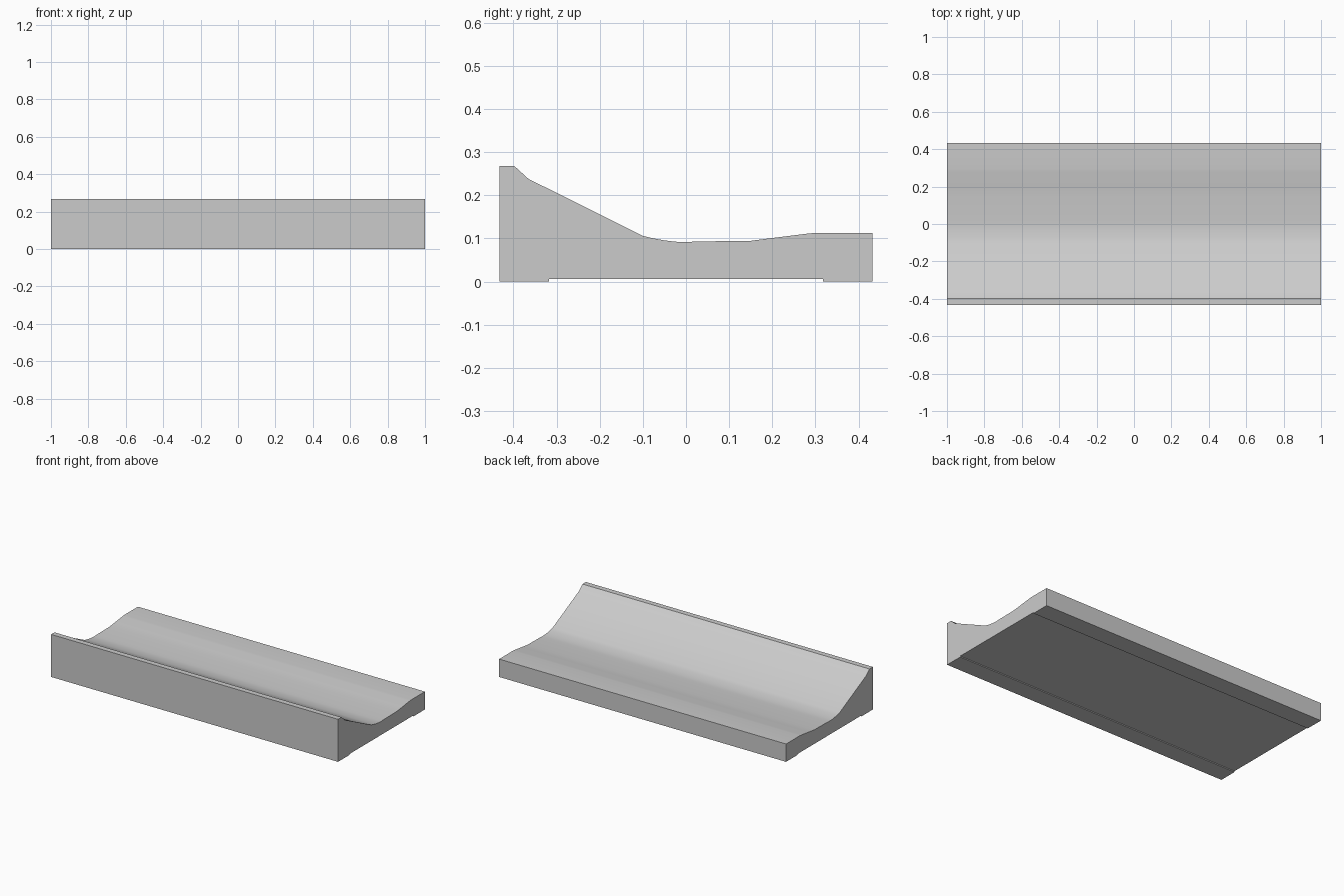
import bpy
import bmesh
import math

cube = bpy.data.objects.get("Cube")
if cube:
    bpy.data.objects.remove(cube, do_unlink=True)

# Plain grey material
grey = bpy.data.materials.new("light_grey")
grey.use_nodes = True
colour = (0.6, 0.6, 0.6, 1)
grey.diffuse_color = colour
grey.node_tree.nodes["Principled BSDF"].inputs["Base Color"].default_value = colour

LENGTH = 2.0

# Cross-section (y, z): raised front lip, long slope, shallow trough, rear ledge
top = [(-0.432, 0.268), (-0.398, 0.268), (-0.365, 0.238), (-0.1, 0.106),
       (-0.075, 0.1), (-0.05, 0.0955), (-0.025, 0.0925), (0.0, 0.0915),
       (0.025, 0.093), (0.15, 0.0945), (0.2, 0.101), (0.28, 0.111),
       (0.295, 0.1125), (0.432, 0.1125)]
# Underside: two feet either side of a shallow full-length recess
bottom = [(0.432, 0), (0.318, 0), (0.318, 0.006),
          (-0.318, 0.006), (-0.318, 0), (-0.432, 0)]

# Sweep the cross-section along the length
bm = bmesh.new()
section = bm.faces.new([bm.verts.new((-LENGTH / 2, y, z)) for y, z in top + bottom])
swept = bmesh.ops.extrude_face_region(bm, geom=[section], use_keep_orig=True)
moved = [g for g in swept["geom"] if isinstance(g, bmesh.types.BMVert)]
bmesh.ops.translate(bm, verts=moved, vec=(LENGTH, 0, 0))
bmesh.ops.recalc_face_normals(bm, faces=bm.faces)

mesh = bpy.data.meshes.new("trough_block")
bm.to_mesh(mesh)
bm.free()
mesh.materials.append(grey)
block = bpy.data.objects.new("trough_block", mesh)
bpy.context.collection.objects.link(block)

# Smooth the trough while keeping the hard edges
bpy.ops.object.select_all(action="DESELECT")
block.select_set(True)
bpy.context.view_layer.objects.active = block
bpy.ops.object.shade_smooth_by_angle(angle=math.radians(30))
